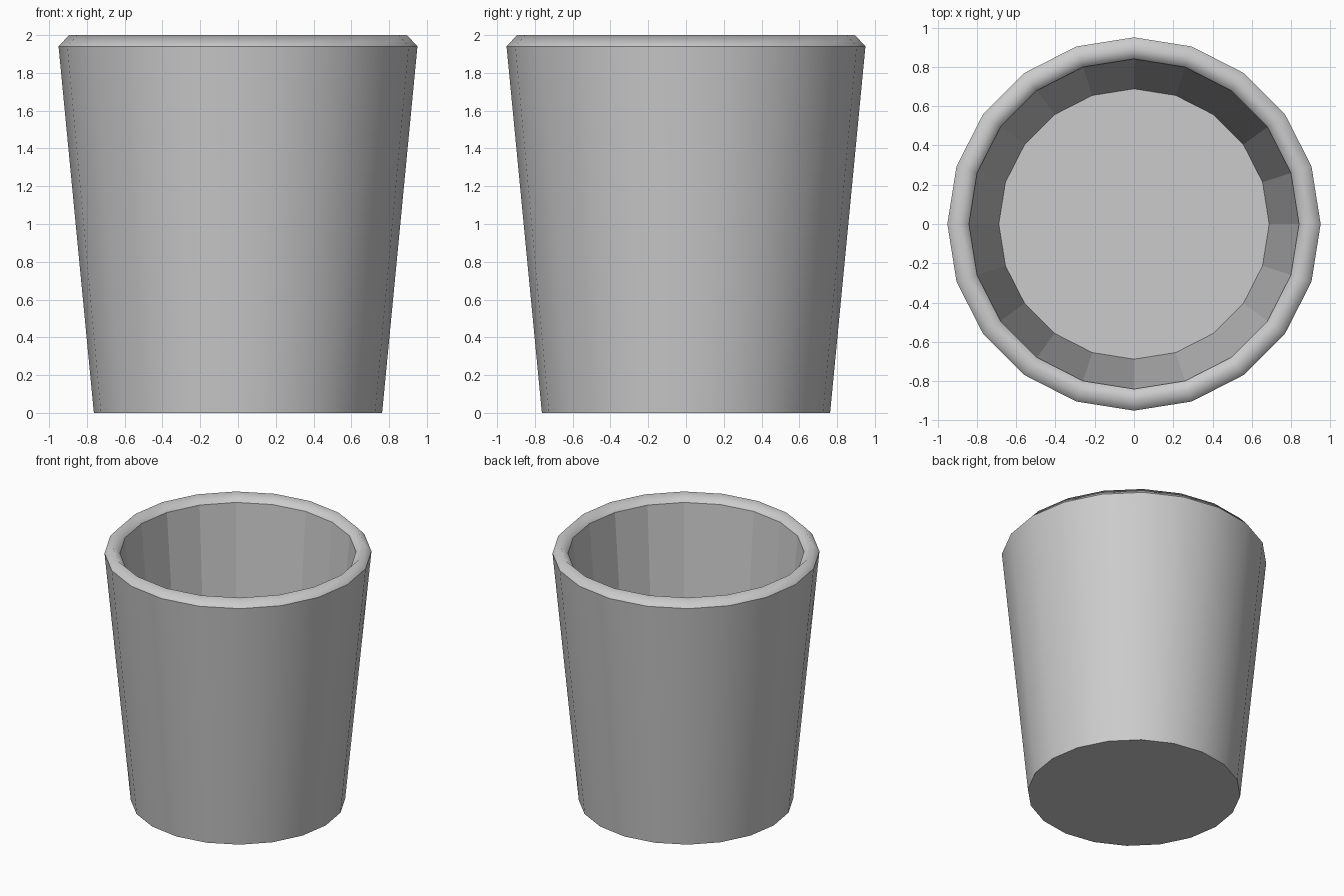
import bpy, bmesh, math

if "Cube" in bpy.data.objects:
    bpy.data.objects.remove(bpy.data.objects["Cube"])

SIDES = 20
# Half section of the cup: foot, outer lip, rim crest, inner lip, inside floor
PROFILE = [(0.763, 0.0), (0.95, 1.94), (0.895, 2.0), (0.84, 1.94), (0.688, 0.18)]
INNER_WALL = 3            # this band is faceted
SHARP_RINGS = (0, 1, 3, 4)  # all rings but the rim crest

bm = bmesh.new()
rings = []
for r, z in PROFILE:
    rings.append([bm.verts.new((r * math.cos(2 * math.pi * i / SIDES),
                                r * math.sin(2 * math.pi * i / SIDES), z))
                  for i in range(SIDES)])

# Outer wall, rounded rim and inner wall
for band, (a, b) in enumerate(zip(rings, rings[1:])):
    for i in range(SIDES):
        j = (i + 1) % SIDES
        face = bm.faces.new((a[i], a[j], b[j], b[i]))
        face.smooth = band != INNER_WALL

# Underside and inside floor
bm.faces.new(rings[0][::-1])
bm.faces.new(rings[-1])

# Crisp edges at the lips, foot and floor
for k in SHARP_RINGS:
    ring = rings[k]
    for i in range(SIDES):
        bm.edges.get((ring[i], ring[(i + 1) % SIDES])).smooth = False

bmesh.ops.recalc_face_normals(bm, faces=bm.faces)
mesh = bpy.data.meshes.new("cup")
bm.to_mesh(mesh)
bm.free()
bpy.context.collection.objects.link(bpy.data.objects.new("cup", mesh))
